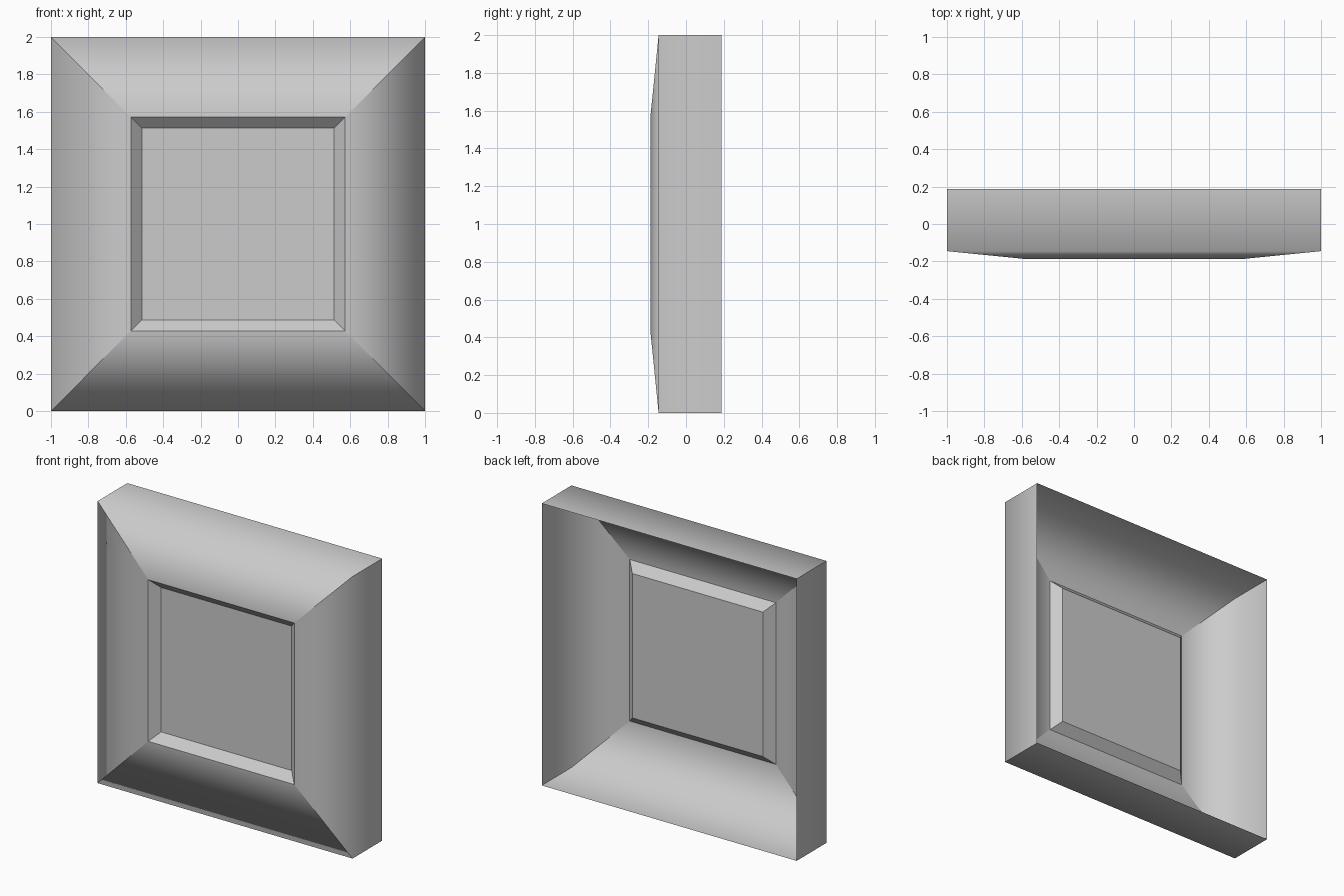
import bpy, bmesh

if "Cube" in bpy.data.objects:
    bpy.data.objects.remove(bpy.data.objects["Cube"])

def square_rings(name, rings, cap=False, soft_rings=()):
    """Join concentric upright squares (half size, y) into an open sheet, first ring outermost/rearmost."""
    bm = bmesh.new()
    loops = []
    for half, y in rings:
        loops.append([bm.verts.new((sx * half, y, 1 + sz * half))
                      for sx, sz in ((-1, -1), (1, -1), (1, 1), (-1, 1))])
    for a, b in zip(loops, loops[1:]):
        for i in range(4):
            j = (i + 1) % 4
            bm.faces.new((a[i], a[j], b[j], b[i]))
    if cap:
        bm.faces.new(loops[-1])
    # crisp mitres everywhere, only the chosen ring edges shade softly
    for f in bm.faces:
        f.smooth = True
    for e in bm.edges:
        e.smooth = any(set(e.verts) <= set(loops[k]) for k in soft_rings)
    me = bpy.data.meshes.new(name)
    bm.to_mesh(me)
    bm.free()
    ob = bpy.data.objects.new(name, me)
    bpy.context.collection.objects.link(ob)
    return ob

# Hollow open-backed surround: side walls rolling into the sloped front
square_rings("frame", [(1.0, 0.188), (1.0, -0.145), (0.573, -0.188)], soft_rings=(1,))

# Bevelled reveal and recessed flat panel
square_rings("inset_panel", [(0.573, -0.188), (0.512, -0.13)], cap=True)
